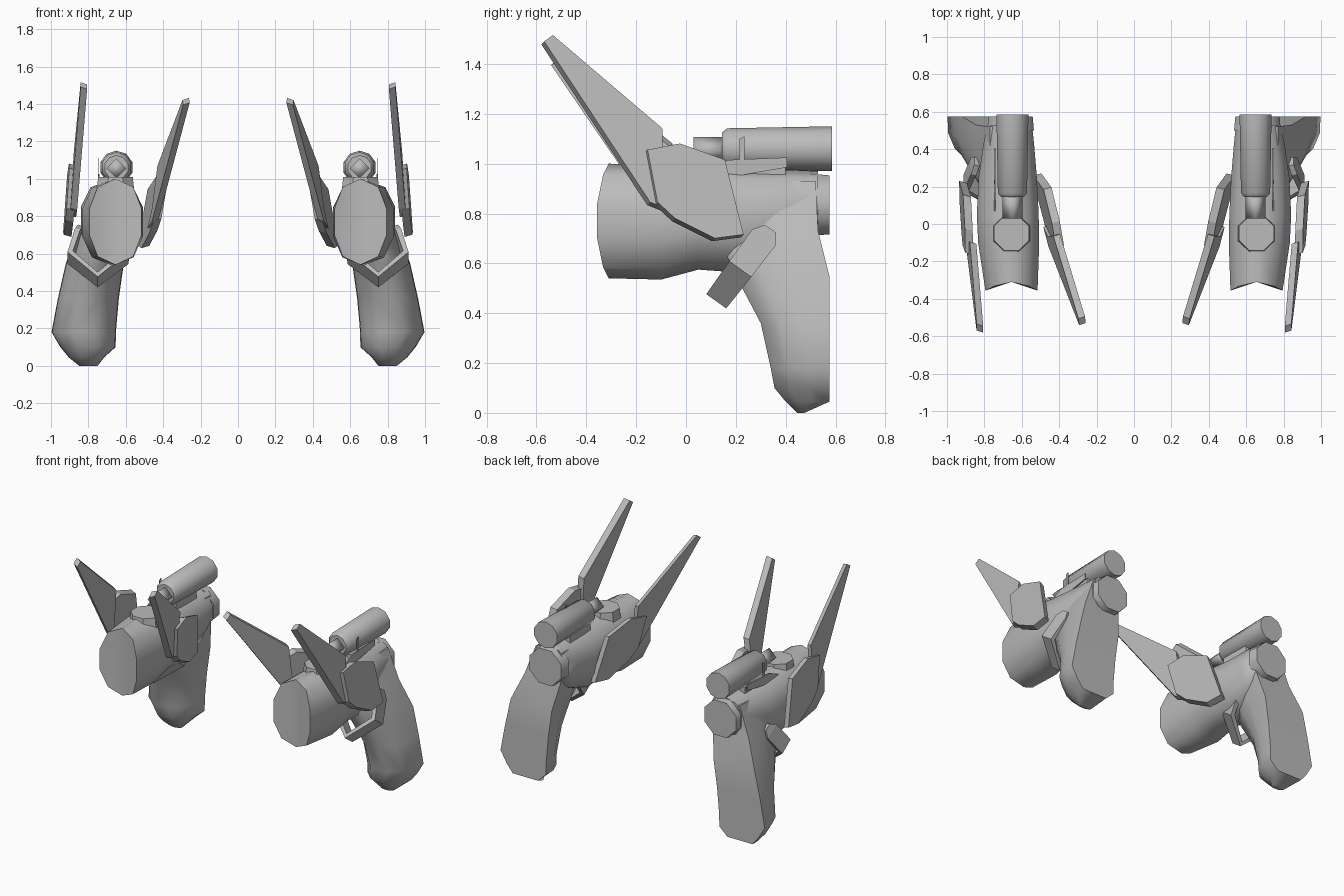
import bpy, bmesh, math
from mathutils import Vector

cube = bpy.data.objects.get("Cube")
if cube:
    bpy.data.objects.remove(cube, do_unlink=True)

grey = bpy.data.materials.new("plain_grey")
grey.use_nodes = True
grey.diffuse_color = (0.5, 0.5, 0.5, 1)
grey.node_tree.nodes["Principled BSDF"].inputs["Base Color"].default_value = (0.5, 0.5, 0.5, 1)


def finish(name, bm, smooth=None, thickness=0):
    """Turn a bmesh into an object mirrored to the other side."""
    bmesh.ops.recalc_face_normals(bm, faces=bm.faces)
    mesh = bpy.data.meshes.new(name)
    bm.to_mesh(mesh)
    bm.free()
    mesh.materials.append(grey)
    obj = bpy.data.objects.new(name, mesh)
    bpy.context.collection.objects.link(obj)
    if smooth:
        bpy.ops.object.select_all(action='DESELECT')
        obj.select_set(True)
        bpy.context.view_layer.objects.active = obj
        bpy.ops.object.shade_smooth_by_angle(angle=math.radians(smooth))
    if thickness:
        mod = obj.modifiers.new("thickness", 'SOLIDIFY')
        mod.thickness = thickness
        mod.offset = 0
    mirror = obj.modifiers.new("other_side", 'MIRROR')
    mirror.use_axis = (True, False, False)
    return obj


def skin(bm, rings, caps=True):
    """Skin a list of equal-length vertex rings, with optional end caps."""
    for a, b in zip(rings, rings[1:]):
        n = len(a)
        for i in range(n):
            j = (i + 1) % n
            bm.faces.new((a[i], a[j], b[j], b[i]))
    if caps:
        bm.faces.new(rings[0])
        bm.faces.new(rings[-1])


def tube(name, x, z, stations, sides, turn=0.5, smooth=50):
    """Round part along y; stations are (y, radius)."""
    bm = bmesh.new()
    angles = [math.tau * (i + turn) / sides for i in range(sides)]
    skin(bm, [[bm.verts.new((x + r * math.cos(a), y, z + r * math.sin(a))) for a in angles]
              for y, r in stations])
    return finish(name, bm, smooth)


def slab(name, outline, plane, thickness, lift=0):
    """Plate from a side outline (y, z), lying on x = a + b*y + c*z; lift slants its rim."""
    a, b, c = plane
    bm = bmesh.new()
    skin(bm, [[bm.verts.new((a + b * y + c * z + s * thickness / 2, y + s * lift, z + s * lift))
               for y, z in outline] for s in (-1, 1)])
    return finish(name, bm)


# Barrel: rounded body with a creased two-cheek nose
bm = bmesh.new()
rings = []
for y, cx, cz, rx, rz in [(-0.31, 0.655, 0.77, 0.145, 0.23), (-0.1, 0.67, 0.765, 0.17, 0.23),
                          (0.05, 0.675, 0.785, 0.172, 0.21), (0.25, 0.675, 0.77, 0.162, 0.21),
                          (0.42, 0.67, 0.8, 0.142, 0.175), (0.53, 0.665, 0.84, 0.125, 0.13)]:
    ring = []
    for i in range(10):
        a = math.pi / 2 + math.tau * i / 10
        cheek = 0.05 * abs(math.cos(a)) ** 1.5 if y < -0.3 else 0
        wide = math.copysign(abs(math.cos(a)) ** 0.8, math.cos(a)) if i % 5 else 0
        ring.append(bm.verts.new((cx + rx * wide, y - cheek, cz + rz * math.sin(a))))
    rings.append(ring)
skin(bm, rings, caps=False)
bm.faces.new(rings[0][:6])
bm.faces.new(rings[0][5:] + rings[0][:1])
bm.faces.new(rings[-1])
finish("barrel_body", bm, 75)

# Grip: loft leaning outward towards the bottom, widest at its flat back
section = [(1, 1), (0.98, 0.62), (0.78, 0.28), (0.36, 0)]
section += [(-x, y) for x, y in reversed(section)]
bm = bmesh.new()
rings = []
for z, cx, rx, front, back in [(0.0, 0.8, 0.05, 0.445, 0.475), (0.045, 0.81, 0.095, 0.4, 0.575),
                               (0.1, 0.802, 0.148, 0.355, 0.575),
                               (0.18, 0.825, 0.172, 0.34, 0.575), (0.36, 0.8, 0.163, 0.3, 0.575),
                               (0.55, 0.765, 0.155, 0.2, 0.575), (0.73, 0.71, 0.135, 0.12, 0.53),
                               (0.93, 0.67, 0.1, 0.15, 0.52)]:
    rings.append([bm.verts.new((cx + rx * u, front + (back - front) * v, z)) for u, v in section])
skin(bm, rings)
finish("grip", bm, 60)

# Rear cap, scope and its narrow diamond-shaped front end
tube("rear_cap", 0.66, 0.835, [(0.5, 0.135), (0.575, 0.128)], 8)
tube("scope", 0.65, 1.06, [(0.145, 0.065), (0.165, 0.082), (0.585, 0.09)], 10)
tube("scope_lens", 0.65, 1.055, [(0.03, 0.053), (0.16, 0.053)], 4, turn=0, smooth=100)

# Round dial on top of the barrel
bm = bmesh.new()
skin(bm, [[bm.verts.new((0.655 + r * math.cos(math.tau * (i + 0.5) / 8),
                         -0.05 + r * math.sin(math.tau * (i + 0.5) / 8), z)) for i in range(8)]
          for z, r in [(0.94, 0.108), (1.01, 0.1)]])
finish("top_dial", bm)

# Scope mount: thin side rail, upright tab and saddle
slab("mount_rail", [(0.07, 0.97), (0.17, 1.015), (0.405, 1.025), (0.405, 0.985), (0.2, 0.95)],
     (0.745, 0, 0), 0.008)
slab("mount_tab", [(0.215, 0.96), (0.215, 1.1), (0.235, 1.11), (0.235, 0.96)], (0.745, 0, 0), 0.004)
slab("mount_saddle", [(0.18, 0.93), (0.18, 1.0), (0.4, 1.0), (0.4, 0.93)], (0.66, 0, 0), 0.13)

# Long fins and their shields, the inner pair splayed wider and set lower
fin = [(-0.575, 1.485), (-0.54, 1.51), (-0.1, 1.135), (-0.1, 0.9), (-0.05, 0.8), (-0.15, 0.84)]
shield = [(-0.16, 1.05), (-0.03, 1.075), (0.15, 1.01), (0.225, 0.71),
          (0.11, 0.695), (-0.05, 0.775), (-0.12, 0.84)]
for side, (a, b, c), sign, dy, dz in [("outer", (0.935, 0.03, -0.063), 1, 0, 0),
                                      ("inner", (0.565, 0.2, -0.13), -1, 0.04, -0.06)]:
    slab(side + "_fin", [(y + dy, z + dz * (1 + 0.4 * (z > 1.3))) for y, z in fin],
         (a, b, c), 0.035, 0.006 * sign)
    slab(side + "_shield", [(y + dy, z + dz) for y, z in shield],
         (a + 0.017 * sign, b, c), 0.042, 0.006 * sign)

# Trigger guard: a bent strap round the front of the grip
bm = bmesh.new()
rows = []
across = Vector((0, 0.042, -0.03))
for x, y, z, w in [(0.84, 0.335, 0.735, 0.5), (0.857, 0.31, 0.7, 1.1), (0.897, 0.22, 0.58, 1.05),
                   (0.75, 0.13, 0.46, 0.95), (0.6, 0.22, 0.58, 1.05), (0.585, 0.31, 0.7, 1.1),
                   (0.595, 0.335, 0.735, 0.5)]:
    rows.append([bm.verts.new(Vector((x, y, z)) + across * w * s) for s in (-1, 1)])
for p, q in zip(rows, rows[1:]):
    bm.faces.new((p[0], p[1], q[1], q[0]))
finish("trigger_guard", bm, thickness=0.03)
